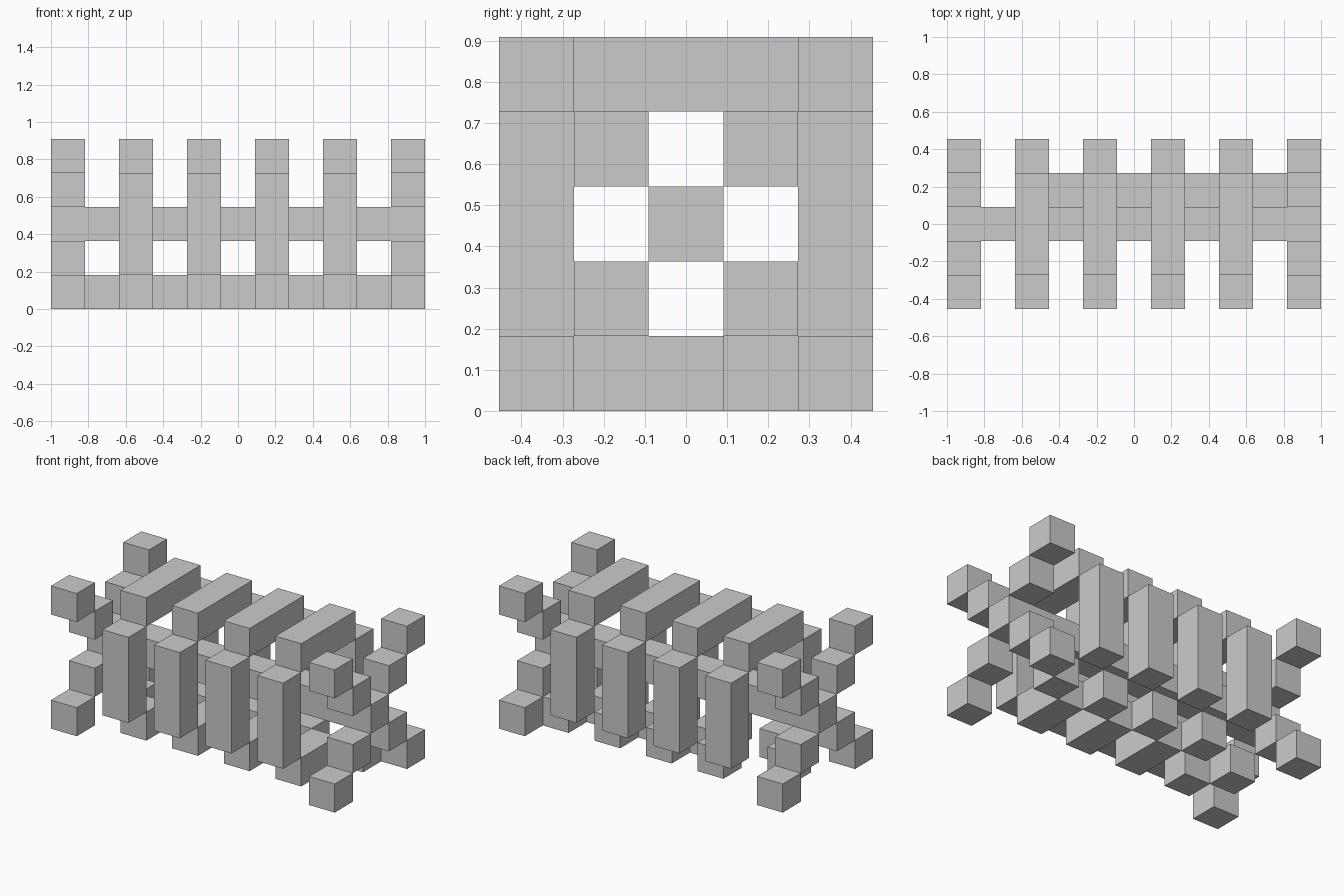
import bpy, bmesh
from mathutils import Matrix, Vector

if "Cube" in bpy.data.objects:
    bpy.data.objects.remove(bpy.data.objects["Cube"])

U = 2 / 11  # one grid cell; the model is 11 x 5 x 5 cells


def block(name, boxes):
    """Make one object from boxes given as (first cell, last cell)."""
    bm = bmesh.new()
    for a, b in boxes:
        lo, hi = Vector(a), Vector(b) + Vector((1, 1, 1))
        c = ((lo + hi) / 2 - Vector((5.5, 2.5, 0))) * U
        m = Matrix.Translation(c) @ Matrix.Diagonal((*((hi - lo) * U), 1))
        bmesh.ops.create_cube(bm, size=1, matrix=m)
    me = bpy.data.meshes.new(name)
    bm.to_mesh(me)
    bm.free()
    bpy.context.collection.objects.link(bpy.data.objects.new(name, me))


# Central rod running the whole length
block("central_rod", [((0, 2, 2), (10, 2, 2))])

# Cross of cubes at each end
for side, x in (("left", 0), ("right", 10)):
    cells = [(x, 2 + s * d, 2 + t * d) for d in (1, 2) for s in (-1, 1) for t in (-1, 1)]
    block(side + "_end_cross", [(c, c) for c in cells])

# Four open rings around the rod
for i, x in enumerate((2, 4, 6, 8), 1):
    block(f"ring_{i}_front_post", [((x, 0, 1), (x, 0, 3))])
    block(f"ring_{i}_back_post", [((x, 4, 1), (x, 4, 3))])
    block(f"ring_{i}_top_bar", [((x, 1, 4), (x, 3, 4))])
    # Bottom bar is short, with its last cube stepped to the right
    block(f"ring_{i}_bottom_bar", [((x, 1, 0), (x, 1 if i == 1 else 2, 0))])
    block(f"ring_{i}_stepped_foot", [((x + 1, 3, 0), (x + 1, 3, 0))])

# First ring has its middle bottom cube stepped to the left
block("left_stepped_foot", [((1, 2, 0), (1, 2, 0))])
